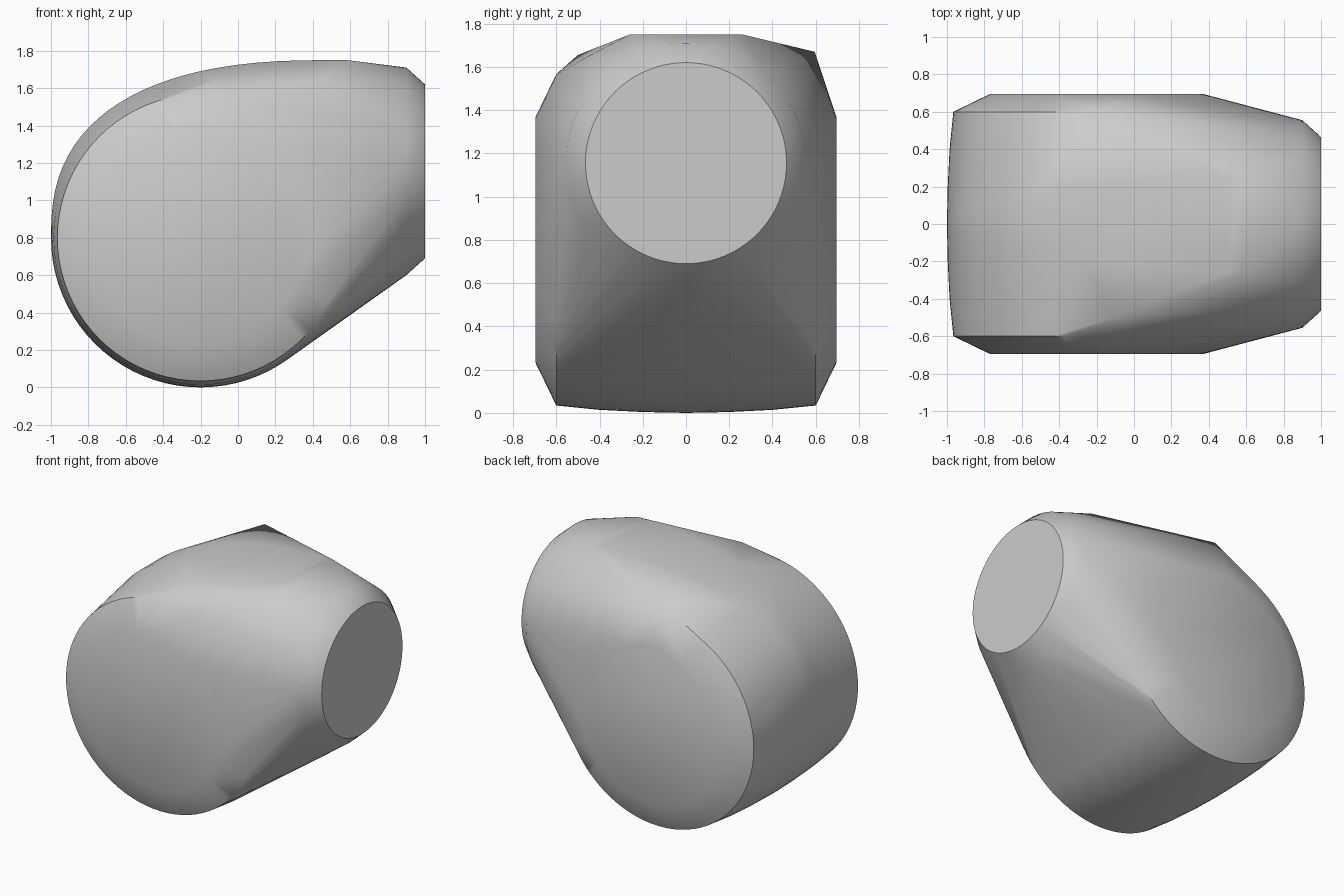
import bpy, bmesh
from math import cos, sin, tau, pi

cube = bpy.data.objects.get("Cube")
if cube:
    bpy.data.objects.remove(cube)

grey = bpy.data.materials.new("light grey")
grey.use_nodes = True
grey.diffuse_color = (0.6, 0.6, 0.6, 1)
grey.node_tree.nodes["Principled BSDF"].inputs["Base Color"].default_value = (0.6, 0.6, 0.6, 1)

points = []
SEG = 80


def ring(radius, centre, axis):
    """Circle of points around the y or x axis."""
    for i in range(SEG):
        a = tau * i / SEG
        u, v = radius * cos(a), radius * sin(a)
        offset = (u, 0, v) if axis == "y" else (0, u, v)
        points.append(tuple(c + o for c, o in zip(centre, offset)))


# Crowned drum with chamfered sides
for y, radius in ((0, 0.8), (0.2, 0.796), (0.4, 0.786), (0.6, 0.766), (0.695, 0.57)):
    for side in {y, -y}:
        ring(radius, (-0.2, side, 0.8), "y")

# Round mouth with a chamfered lip
for x, radius in ((0.9, 0.555), (1.0, 0.465)):
    ring(radius, (x, 0, 1.155), "x")

# Bulging top, widening towards the mouth
for i in range(25):
    a = pi / 2 * i / 24
    x = 0.5 - 1.5 * cos(a) ** (2 / 2.5)
    z = 0.8 + 0.95 * sin(a) ** (2 / 2.5)
    for y in (-1, 0, 1):
        points.append((x, y * 0.26 * i / 24, z))
for y in (-0.26, 0.26):
    points.append((0.58, y, 1.75))

# Uneven shoulders: a peak behind, a soft ridge in front
points += [(-0.2, 0.595, 1.67), (-0.1, -0.5, 1.655), (0.45, -0.47, 1.64)]

# Wrap everything in one skin
bm = bmesh.new()
for p in points:
    bm.verts.new(p)
hull = bmesh.ops.convex_hull(bm, input=bm.verts)
loose = {g for g in hull["geom_interior"] + hull["geom_unused"] if isinstance(g, bmesh.types.BMVert)}
bmesh.ops.delete(bm, geom=list(loose), context="VERTS")
bmesh.ops.dissolve_limit(bm, angle_limit=0.005, verts=bm.verts, edges=bm.edges)
bmesh.ops.recalc_face_normals(bm, faces=bm.faces)
mesh = bpy.data.meshes.new("body_shell")
bm.to_mesh(mesh)
bm.free()
mesh.materials.append(grey)
body = bpy.data.objects.new("body_shell", mesh)
bpy.context.collection.objects.link(body)
bpy.context.view_layer.objects.active = body
body.select_set(True)
bpy.ops.object.shade_smooth_by_angle(angle=0.7)
